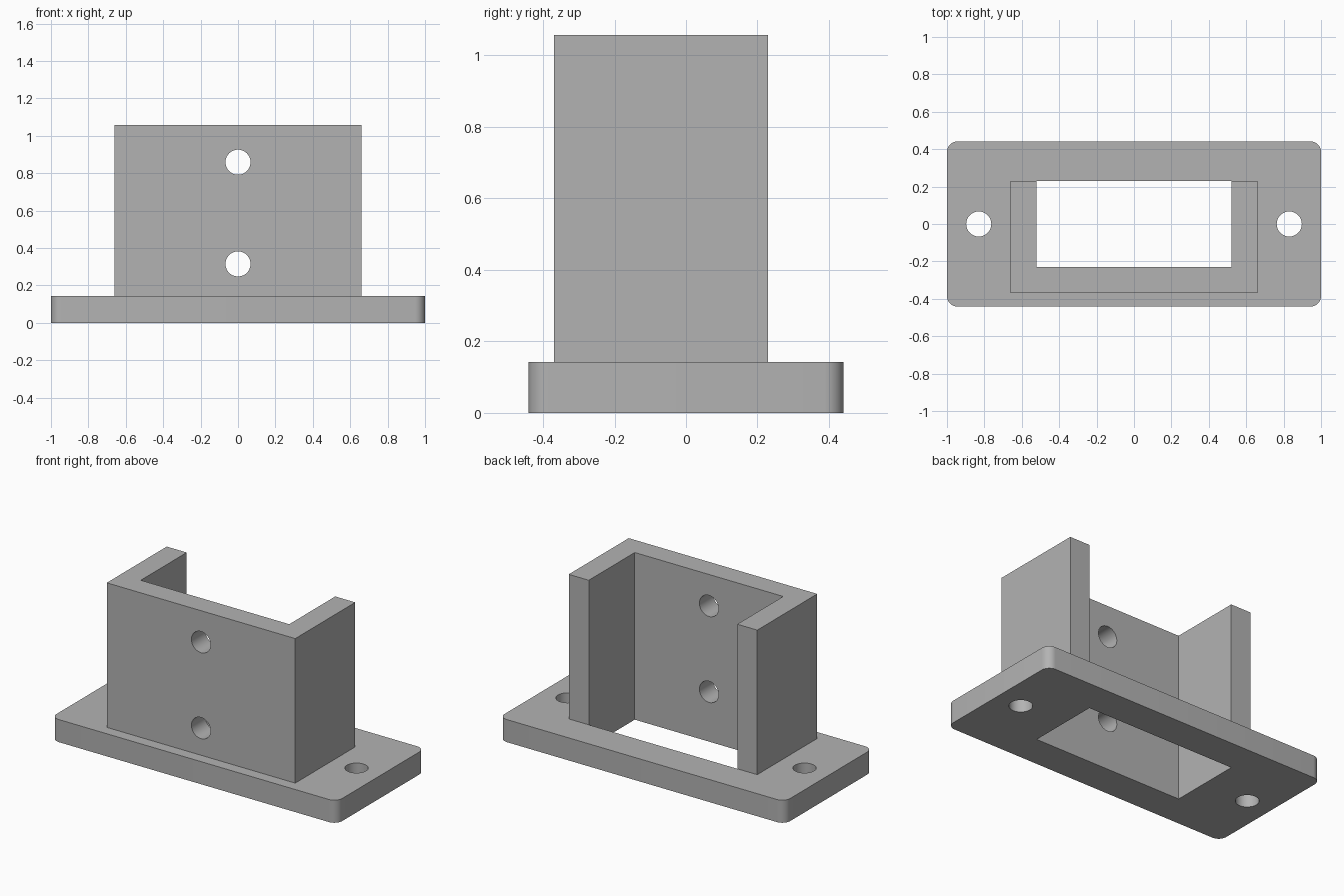
import bpy, bmesh, math
from mathutils import Matrix

if "Cube" in bpy.data.objects:
    bpy.data.objects.remove(bpy.data.objects["Cube"], do_unlink=True)

PLATE_X, PLATE_Y, PLATE_Z = 1.0, 0.441, 0.143
WALL_X, WALL_FRONT, WALL_BACK, TOP = 0.66, -0.37, 0.23, 1.058
INNER_X, INNER_FRONT = 0.52, -0.23
HOLE_R, CORNER_R = 0.067, 0.055

grey = bpy.data.materials.new("plain_grey")
grey.use_nodes = True
grey.diffuse_color = (0.45, 0.45, 0.45, 1)
grey.node_tree.nodes["Principled BSDF"].inputs["Base Color"].default_value = (0.45, 0.45, 0.45, 1)


def add_object(name, bm):
    bmesh.ops.recalc_face_normals(bm, faces=bm.faces)
    mesh = bpy.data.meshes.new(name)
    bm.to_mesh(mesh)
    bm.free()
    mesh.materials.append(grey)
    obj = bpy.data.objects.new(name, mesh)
    bpy.context.collection.objects.link(obj)
    return obj


def prism(name, outline, z0, z1):
    """Extrude a flat outline from z0 to z1."""
    bm = bmesh.new()
    face = bm.faces.new([bm.verts.new((x, y, z0)) for x, y in outline])
    ext = bmesh.ops.extrude_face_region(bm, geom=[face], use_keep_orig=True)
    verts = [g for g in ext["geom"] if isinstance(g, bmesh.types.BMVert)]
    bmesh.ops.translate(bm, verts=verts, vec=(0, 0, z1 - z0))
    return add_object(name, bm)


def drill(name, centre, depth, along_y=False):
    bm = bmesh.new()
    turn = Matrix.Rotation(math.pi / 2 if along_y else 0, 4, "X")
    bmesh.ops.create_cone(bm, cap_ends=True, segments=48, radius1=HOLE_R, radius2=HOLE_R,
                          depth=depth, matrix=Matrix.Translation(centre) @ turn)
    return add_object(name, bm)


def combine(target, tool, operation):
    """Apply a boolean and remove the tool object."""
    mod = target.modifiers.new("combine", "BOOLEAN")
    mod.object, mod.operation, mod.solver = tool, operation, "EXACT"
    bpy.context.view_layer.objects.active = target
    bpy.ops.object.modifier_apply(modifier=mod.name)
    bpy.data.objects.remove(tool, do_unlink=True)


# Base plate with rounded corners
outline = []
for i, (sx, sy) in enumerate([(1, 1), (-1, 1), (-1, -1), (1, -1)]):
    for k in range(9):
        a = (i + k / 8) * math.pi / 2
        outline.append((sx * (PLATE_X - CORNER_R) + CORNER_R * math.cos(a),
                        sy * (PLATE_Y - CORNER_R) + CORNER_R * math.sin(a)))
bracket = prism("mounting_bracket", outline, 0, PLATE_Z)

# Rectangular opening through the plate
opening = [(-INNER_X, INNER_FRONT), (INNER_X, INNER_FRONT),
           (INNER_X, WALL_BACK), (-INNER_X, WALL_BACK)]
combine(bracket, prism("opening_cutter", opening, -0.1, 0.3), "DIFFERENCE")

# U-shaped wall, open at the back
half = [(WALL_X, WALL_FRONT), (WALL_X, WALL_BACK), (INNER_X, WALL_BACK), (INNER_X, INNER_FRONT)]
u_shape = half + [(-x, y) for x, y in reversed(half)]
combine(bracket, prism("u_wall", u_shape, PLATE_Z, TOP), "UNION")

# Screw holes in the plate and in the front wall
for x in (-0.83, 0.83):
    combine(bracket, drill("plate_drill", (x, 0, PLATE_Z / 2), 0.4), "DIFFERENCE")
for z in (0.315, 0.859):
    combine(bracket, drill("wall_drill", (0, -0.3, z), 0.3, True), "DIFFERENCE")

# Smooth holes and corners, keep the edges sharp
bpy.ops.object.select_all(action="DESELECT")
bracket.select_set(True)
bpy.context.view_layer.objects.active = bracket
bpy.ops.object.shade_smooth_by_angle(angle=math.radians(30))
